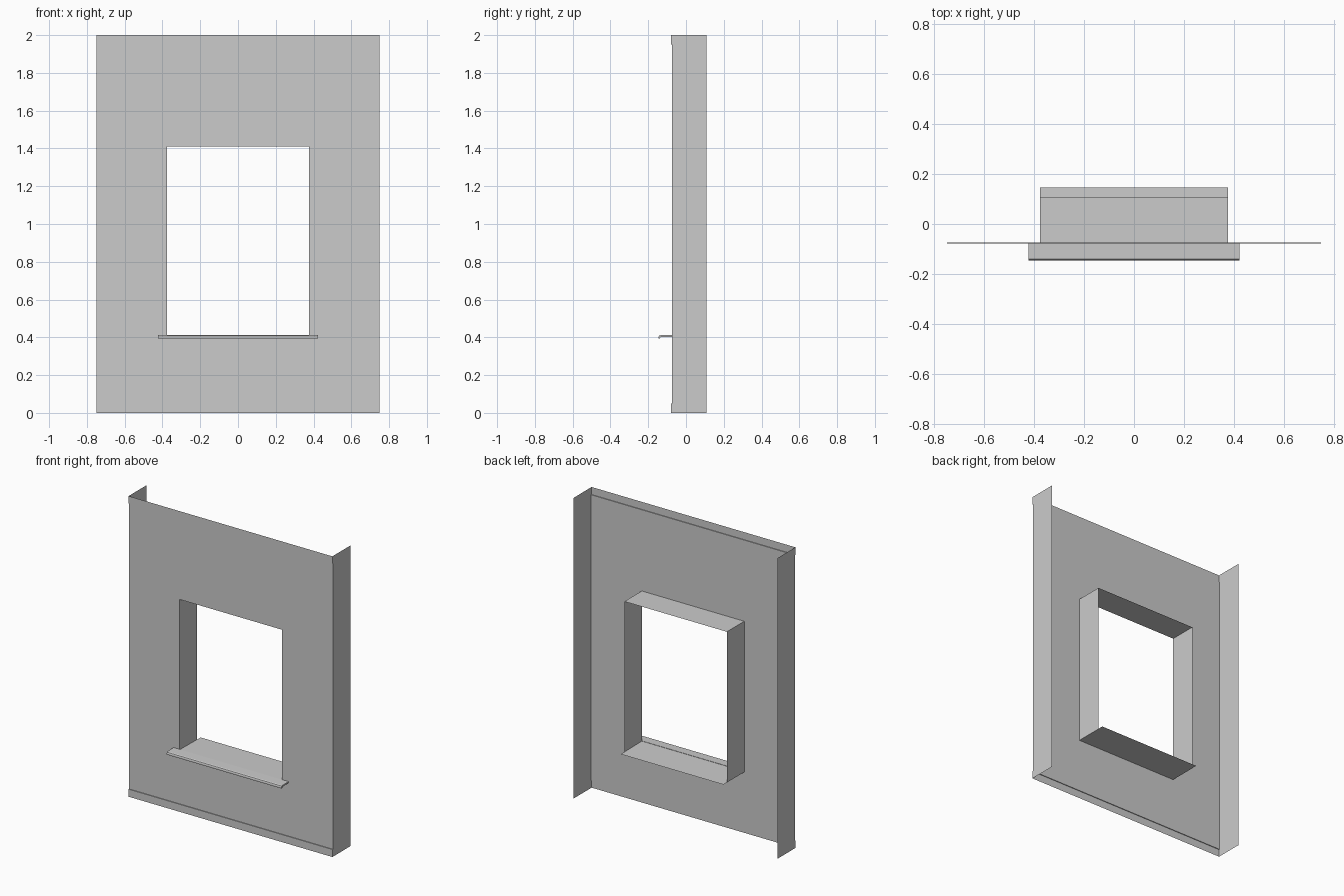
import bpy

if "Cube" in bpy.data.objects:
    bpy.data.objects.remove(bpy.data.objects["Cube"])

W, D_FRONT, D_BACK = 0.75, -0.074, 0.109    # wall half width, front and back planes
HX, Z0, Z1 = 0.377, 0.407, 1.41             # window half width, bottom, top
LIP = 0.005                                 # trim projection


def make(name, verts, faces):
    mesh = bpy.data.meshes.new(name)
    mesh.from_pydata(verts, [], faces)
    obj = bpy.data.objects.new(name, mesh)
    bpy.context.collection.objects.link(obj)
    return obj


def extrude_x(name, profile, half, closed=False):
    """Sweep a (y, z) profile along x; closed profiles get end caps."""
    n = len(profile)
    verts = [(x, y, z) for x in (-half, half) for y, z in profile]
    faces = [(i, (i + 1) % n, n + (i + 1) % n, n + i)
             for i in range(n if closed else n - 1)]
    if closed:
        faces += [tuple(reversed(range(n))), tuple(range(n, 2 * n))]
    return make(name, verts, faces)


# Front sheet: 3 x 3 grid with the window cell left open
xs, zs = (-W, -HX, HX, W), (0.05, Z0, Z1, 1.95)
make("front_wall", [(x, D_FRONT, z) for z in zs for x in xs],
     [(4 * j + i, 4 * j + i + 1, 4 * j + i + 5, 4 * j + i + 4)
      for j in range(3) for i in range(3) if (i, j) != (1, 1)])

# Slightly raised trim strips at top and bottom
for name, inner, outer in (("top_trim", 1.95, 2.0), ("bottom_trim", 0.05, 0.0)):
    extrude_x(name, [(D_FRONT, inner), (D_FRONT - LIP, inner),
                     (D_FRONT - LIP, outer)], W)

# Single-sheet side returns
for name, s in (("left_side", -1), ("right_side", 1)):
    prof = [(D_FRONT, 0.05), (D_FRONT - LIP, 0.05), (D_FRONT - LIP, 0), (D_BACK, 0),
            (D_BACK, 2), (D_FRONT - LIP, 2), (D_FRONT - LIP, 1.95), (D_FRONT, 1.95)]
    order = range(8) if s > 0 else reversed(range(8))
    make(name, [(s * W, y, z) for y, z in prof], [tuple(order)])

# Window reveal: four-sided open tube
ring = [(-HX, Z0), (HX, Z0), (HX, Z1), (-HX, Z1)]
make("window_reveal", [(x, y, z) for y in (D_FRONT, D_BACK) for x, z in ring],
     [(i, i + 4, (i + 1) % 4 + 4, (i + 1) % 4) for i in range(4)])

# Sill sheet running through the opening and out the back
extrude_x("sill_sheet", [(D_FRONT, 0.411), (0.146, 0.408)], HX)

# Wider outer sill with a rounded, turned-down nose
extrude_x("outer_sill", [(D_FRONT, 0.413), (-0.136, 0.411), (-0.143, 0.408),
                         (-0.146, 0.402), (-0.146, 0.393), (-0.138, 0.393),
                         (-0.137, 0.400), (-0.132, 0.402), (D_FRONT, 0.403)],
          0.423, closed=True)
